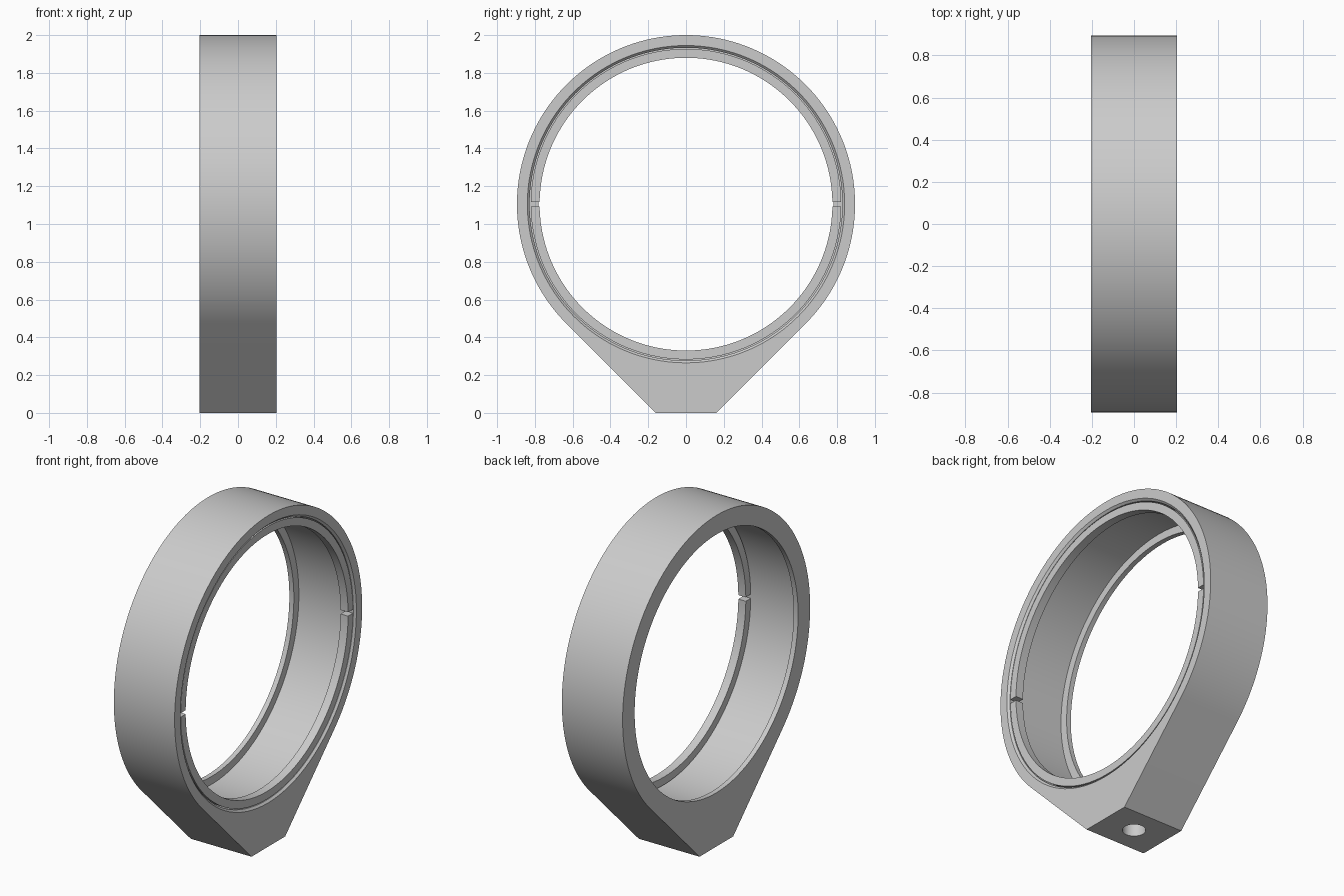
import bpy, bmesh, math
from mathutils import Matrix

cube = bpy.data.objects.get("Cube")
if cube:
    bpy.data.objects.remove(cube, do_unlink=True)

SEG = 160
HALF = 0.203         # half thickness along x
RADIUS = 0.895       # outer radius
CZ = 2 - RADIUS      # height of the ring axis

grey = bpy.data.materials.new("light_grey")
grey.use_nodes = True
grey.diffuse_color = (0.6, 0.6, 0.6, 1)
grey.node_tree.nodes["Principled BSDF"].inputs["Base Color"].default_value = (0.6, 0.6, 0.6, 1)


def finish(name, bm):
    bmesh.ops.recalc_face_normals(bm, faces=bm.faces)
    mesh = bpy.data.meshes.new(name)
    bm.to_mesh(mesh)
    bm.free()
    mesh.materials.append(grey)
    obj = bpy.data.objects.new(name, mesh)
    bpy.context.collection.objects.link(obj)
    return obj


def lathe(name, profile, closed):
    """Spin (x, radius) points about the ring axis; open profiles get end caps."""
    bm = bmesh.new()
    rings = []
    for x, r in profile:
        angles = [2 * math.pi * i / SEG for i in range(SEG)]
        rings.append([bm.verts.new((x, r * math.cos(a), CZ + r * math.sin(a))) for a in angles])
    pairs = list(zip(rings, rings[1:]))
    if closed:
        pairs.append((rings[-1], rings[0]))
    else:
        bm.faces.new(rings[0])
        bm.faces.new(rings[-1])
    for a, b in pairs:
        for i in range(SEG):
            j = (i + 1) % SEG
            bm.faces.new((a[i], a[j], b[j], b[i]))
    return finish(name, bm)


def cut(obj, cutters):
    """Subtract the cutters, keep the result and drop the helpers."""
    for c in cutters:
        c.hide_render = True
        mod = obj.modifiers.new("cut", "BOOLEAN")
        mod.operation = "DIFFERENCE"
        mod.solver = "EXACT"
        mod.object = c
    graph = bpy.context.evaluated_depsgraph_get()
    mesh = bpy.data.meshes.new_from_object(obj.evaluated_get(graph))
    obj.modifiers.clear()
    obj.data = mesh
    for c in cutters:
        bpy.data.objects.remove(c, do_unlink=True)


# Housing: circle with 45 degree tangents down to a flat foot
foot = RADIUS * math.sqrt(2) - CZ
outline = [(-foot, 0), (foot, 0)]
for i in range(121):
    a = math.radians(-45 + 270 * i / 120)
    outline.append((RADIUS * math.cos(a), CZ + RADIUS * math.sin(a)))
bm = bmesh.new()
face = bm.faces.new([bm.verts.new((-HALF, y, z)) for y, z in outline])
side = bmesh.ops.extrude_face_region(bm, geom=[face])
verts = [v for v in side["geom"] if isinstance(v, bmesh.types.BMVert)]
bmesh.ops.translate(bm, verts=verts, vec=(2 * HALF, 0, 0))
housing = finish("housing", bm)

# Stepped bore: thin lip on the far side, chamfered mouth on the near side
bore = lathe("bore_cutter", [(-HALF - 0.1, 0.78), (-HALF + 0.03, 0.78), (-HALF + 0.03, 0.828),
                             (HALF - 0.012, 0.828), (HALF, 0.84), (HALF + 0.1, 0.84)], False)

# Blind mounting hole in the foot
bm = bmesh.new()
bmesh.ops.create_cone(bm, cap_ends=True, segments=48, radius1=0.064, radius2=0.064, depth=0.4)
hole = finish("hole_cutter", bm)
cut(housing, [bore, hole])

# Retaining ring with two spanner slots
ring = lathe("retaining_ring", [(HALF - 0.06, 0.775), (HALF - 0.06, 0.822), (HALF - 0.01, 0.822),
                                (HALF - 0.01, 0.775)], True)
slots = []
for s in (-1, 1):
    bm = bmesh.new()
    place = Matrix.Translation((HALF, s * 0.8, CZ)) @ Matrix.Diagonal((0.3, 0.12, 0.024, 1))
    bmesh.ops.create_cube(bm, size=1, matrix=place)
    slots.append(finish("slot_cutter", bm))
cut(ring, slots)

# Smooth curved walls, crisp edges
bpy.ops.object.select_all(action="DESELECT")
for obj in (housing, ring):
    obj.select_set(True)
    bpy.context.view_layer.objects.active = obj
bpy.ops.object.shade_smooth_by_angle(angle=math.radians(25))
